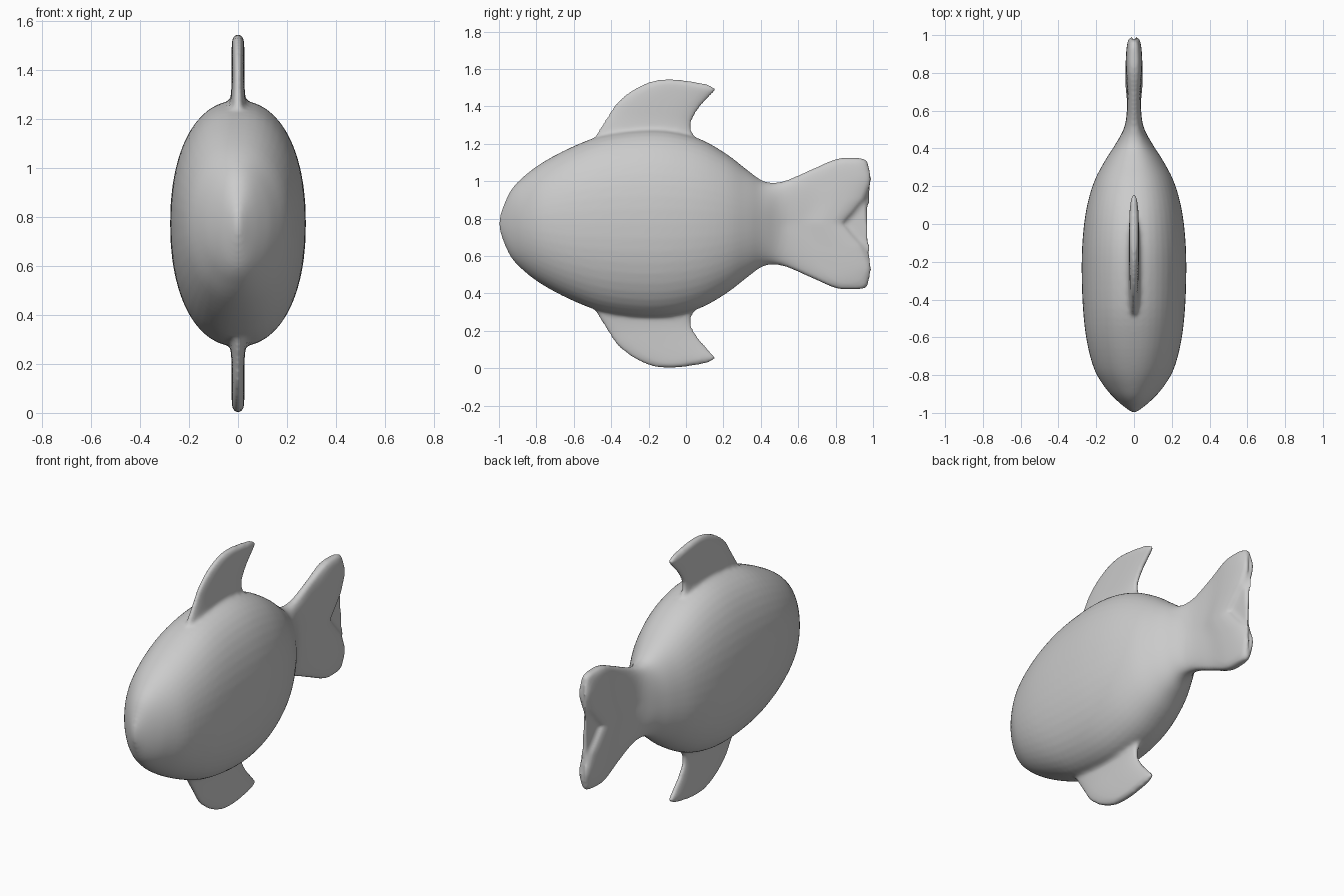
import bpy, bmesh, math
from mathutils import Vector

if "Cube" in bpy.data.objects:
    bpy.data.objects.remove(bpy.data.objects["Cube"])

ZC = 0.773   # height of the mid line
SEG = 48


def spline(rows, sub=4):
    """Catmull-Rom interpolation of equal-length tuples."""
    v = [Vector(r) for r in rows]
    out = []
    for i in range(len(v) - 1):
        a, b, c, d = v[max(i - 1, 0)], v[i], v[i + 1], v[min(i + 2, len(v) - 1)]
        for k in range(sub):
            t = k / sub
            out.append(0.5 * (2 * b + (c - a) * t + (2 * a - 5 * b + 4 * c - d) * t**2
                              + (3 * b - a - 3 * c + d) * t**3))
    return out + [v[-1]]


def spow(v, p):
    return math.copysign(abs(v) ** p, v)


def oval(n):
    """Unit superellipse points."""
    angles = [2 * math.pi * i / SEG for i in range(SEG)]
    return [(spow(math.cos(a), 2 / n), spow(math.sin(a), 2 / n)) for a in angles]


def loft(bm, rings):
    vr = [[bm.verts.new(p) for p in r] for r in rings]
    faces = [bm.faces.new(vr[0]), bm.faces.new(vr[-1])]
    for a, b in zip(vr, vr[1:]):
        for i in range(SEG):
            j = (i + 1) % SEG
            faces.append(bm.faces.new((a[i], a[j], b[j], b[i])))
    bmesh.ops.recalc_face_normals(bm, faces=faces)


# forked tail end: fraction of tail height -> y
FORK = [(0, 0.845), (0.1, 0.885), (0.27, 0.94), (0.68, 1.0), (1.0, 0.97)]


def fork(s):
    for (s0, y0), (s1, y1) in zip(FORK, FORK[1:]):
        if s <= s1:
            return y0 + (y1 - y0) * (s - s0) / (s1 - s0)
    return FORK[-1][1]


bm = bmesh.new()

# body and tail: y, half height, half width, roundness exponent
body = [(-1.0, 0.02, 0.003, 2), (-0.98, 0.085, 0.035, 2), (-0.935, 0.18, 0.09, 2),
        (-0.87, 0.25, 0.15, 2), (-0.77, 0.325, 0.21, 2.1), (-0.62, 0.405, 0.25, 2.2),
        (-0.45, 0.47, 0.27, 2.2), (-0.25, 0.50, 0.277, 2.2), (-0.08, 0.495, 0.272, 2.2),
        (0.08, 0.45, 0.252, 2.2), (0.22, 0.37, 0.213, 2.2), (0.33, 0.285, 0.157, 2.2),
        (0.42, 0.225, 0.10, 2.3), (0.52, 0.226, 0.05, 2.8), (0.67, 0.285, 0.036, 3.5),
        (0.82, 0.345, 0.044, 4), (0.92, 0.352, 0.043, 4), (0.98, 0.347, 0.032, 4),
        (1.0, 0.335, 0.012, 4)]
rings = []
for y, h, w, n in spline(body):
    ring = []
    for c, s in oval(n):
        t = max(0, (y - 0.5) / 0.5)
        ring.append((w * c, 0.5 + t * (fork(abs(s)) - 0.5) if t else y, ZC + h * s))
    rings.append(ring)
loft(bm, rings)

# swept fins: leading y, z, trailing y, z, half thickness
fin = [(-0.54, 1.14, 0.12, 1.14, 0.055), (-0.47, 1.265, 0.04, 1.25, 0.034),
       (-0.42, 1.345, 0.028, 1.31, 0.027), (-0.37, 1.42, 0.06, 1.375, 0.026),
       (-0.28, 1.492, 0.105, 1.43, 0.026), (-0.18, 1.535, 0.15, 1.478, 0.025),
       (-0.09, 1.545, 0.158, 1.493, 0.02), (0.0, 1.538, 0.12, 1.518, 0.01)]
for side in (1, -1):
    rings = []
    for y0, z0, y1, z1, w in spline(fin):
        rings.append([(w * s, (y0 + y1) / 2 + (y1 - y0) / 2 * c,
                       ZC + side * ((z0 + z1) / 2 + (z1 - z0) / 2 * c - ZC))
                      for c, s in oval(2.6)])
    loft(bm, rings)

me = bpy.data.meshes.new("fish_body")
bm.to_mesh(me)
bm.free()
fish = bpy.data.objects.new("fish_body", me)
bpy.context.collection.objects.link(fish)

# fuse the fins into the body and soften the joins
rm = fish.modifiers.new("fuse", 'REMESH')
rm.mode = 'VOXEL'
rm.voxel_size = 0.011
rm.use_smooth_shade = True
sm = fish.modifiers.new("soften", 'SMOOTH')
sm.factor = 0.5
sm.iterations = 6
